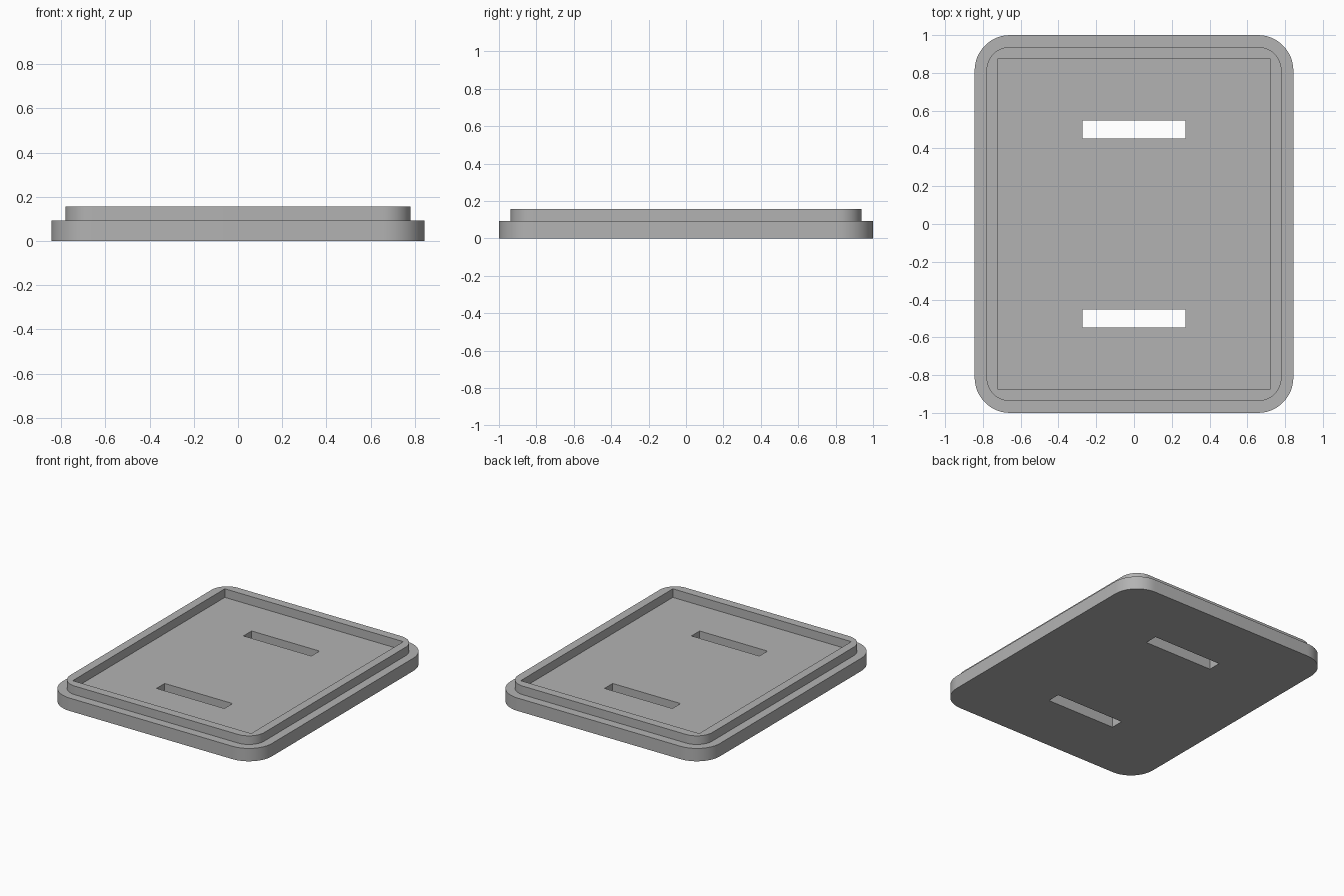
import bpy
import bmesh
from math import cos, sin, pi, radians

default = bpy.data.objects.get("Cube")
if default:
    bpy.data.objects.remove(default, do_unlink=True)

MM = 2 / 64           # the long side is 64 units
FLOOR = 3 * MM        # plate thickness and pocket floor
TOP = 5 * MM          # top of the raised lip

grey = bpy.data.materials.new("plain grey")
grey.use_nodes = True
colour = (0.45, 0.45, 0.45, 1)
grey.diffuse_color = colour
grey.node_tree.nodes["Principled BSDF"].inputs["Base Color"].default_value = colour


def slab(name, width, depth, z0, z1, radius=0, y=0, steps=12):
    """Upright prism over a rectangle, with rounded corners if radius > 0."""
    bm = bmesh.new()
    outline = []
    for i, (sx, sy) in enumerate([(1, 1), (-1, 1), (-1, -1), (1, -1)]):
        cx, cy = sx * (width / 2 - radius), y + sy * (depth / 2 - radius)
        count = steps + 1 if radius else 1
        for k in range(count):
            a = pi / 2 * (i + k / steps)
            outline.append(bm.verts.new((cx + radius * cos(a), cy + radius * sin(a), z0)))
    base = bm.faces.new(outline)
    top = bmesh.ops.extrude_face_region(bm, geom=[base])
    verts = [g for g in top["geom"] if isinstance(g, bmesh.types.BMVert)]
    bmesh.ops.translate(bm, verts=verts, vec=(0, 0, z1 - z0))
    bmesh.ops.recalc_face_normals(bm, faces=bm.faces)
    mesh = bpy.data.meshes.new(name)
    bm.to_mesh(mesh)
    bm.free()
    mesh.materials.append(grey)
    obj = bpy.data.objects.new(name, mesh)
    bpy.context.collection.objects.link(obj)
    return obj


def combine(target, tool, operation):
    """Apply a boolean and discard the tool."""
    tool.hide_render = True
    mod = target.modifiers.new(tool.name, "BOOLEAN")
    mod.operation, mod.solver, mod.object = operation, "EXACT", tool
    bpy.ops.object.select_all(action="DESELECT")
    bpy.context.view_layer.objects.active = target
    target.select_set(True)
    bpy.ops.object.modifier_apply(modifier=mod.name)
    bpy.data.objects.remove(tool, do_unlink=True)


# Rounded plate with a narrower raised lip
lid = slab("lid_plate", 54 * MM, 64 * MM, 0, FLOOR, 6 * MM)
combine(lid, slab("lip", 50 * MM, 60 * MM, FLOOR / 2, TOP, 4 * MM), "UNION")

# Square-cornered pocket inside the lip
combine(lid, slab("pocket_cutter", 46 * MM, 56 * MM, FLOOR, TOP + MM), "DIFFERENCE")

# Two strap slots right through the floor
for side in (-1, 1):
    combine(lid, slab("slot_cutter", 17.5 * MM, 3 * MM, -MM, TOP + MM, y=side * 16 * MM), "DIFFERENCE")

# Smooth corners, sharp edges
bpy.ops.object.shade_smooth_by_angle(angle=radians(30))
